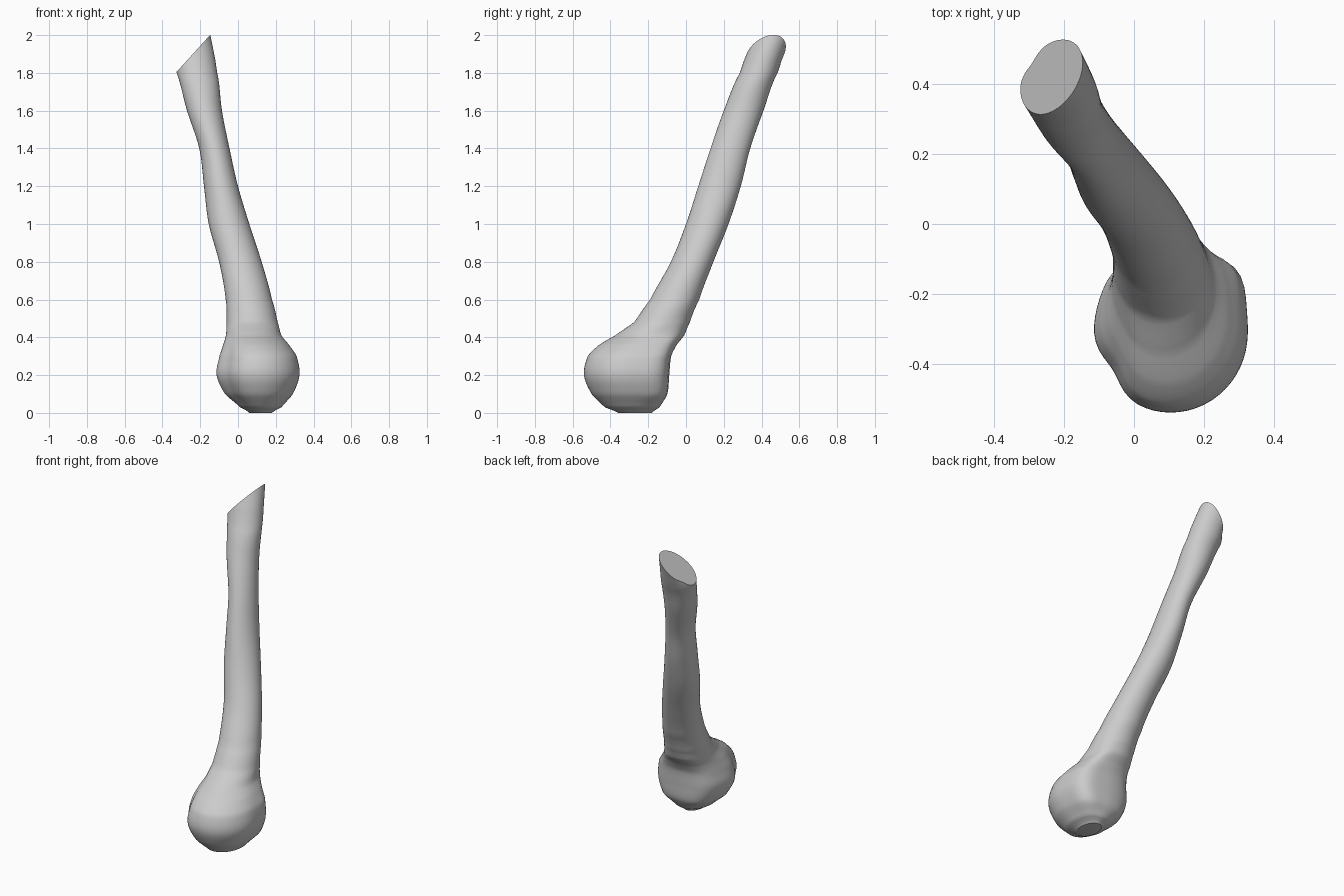
import bpy
import bmesh
import math
from mathutils import Vector

SEGMENTS = 56
STEPS = 6

default_cube = bpy.data.objects.get("Cube")
if default_cube:
    bpy.data.objects.remove(default_cube)

# Cross-sections: height, left edge, right edge, front edge, rear edge
sections = [
    (0.0, .06, .18, -.36, -.18),
    (.03, .01, .23, -.43, -.14),
    (.1, -.07, .29, -.5, -.1),
    (.2, -.115, .325, -.54, -.09),
    (.3, -.1, .31, -.52, -.08),
    (.36, -.08, .27, -.46, -.05),
    (.41, -.065, .23, -.375, -.01),
    (.48, -.06, .21, -.275, .02),
    (.6, -.065, .18, -.19, .07),
    (.8, -.1, .125, -.08, .145),
    (1.0, -.155, .06, 0.0, .225),
    (1.2, -.18, 0.0, .065, .29),
    (1.4, -.205, -.045, .13, .34),
    (1.6, -.27, -.085, .2, .41),
    (1.8, -.325, -.11, .285, .485),
    (2.2, -.42, -.18, .43, .63),
]


def spline(a, b, c, d, t):
    """Smooth step from b to c, shaped by the neighbours a and d."""
    return b + t * ((c - a) + t * ((2 * a - 5 * b + 4 * c - d)
                    + t * (3 * (b - c) + d - a))) / 2


def bump(angle, centre, width):
    """Soft lobe around one direction, in degrees."""
    gap = (math.degrees(angle) - centre + 180) % 360 - 180
    return math.exp(-(gap / width) ** 2)


def ramp(value, start, end):
    return min(1, max(0, (value - start) / (end - start)))


def add_ring(bm, section):
    z, left, right, front, rear = section
    head = ramp(z, .5, .3) * ramp(z, 0, .08)
    tip = ramp(z, 1.78, 1.92)
    ring = []
    for i in range(SEGMENTS):
        a = math.tau * i / SEGMENTS
        # Tubercles at the rear of the head, a groove at its side, a chipped tip
        scale = 1 + head * (.18 * bump(a, 45, 22) + .08 * bump(a, 130, 22)
                            - .12 * bump(a, 212, 20))
        scale -= tip * .3 * bump(a, 140, 22)
        x = (left + right) / 2 + (right - left) / 2 * math.cos(a) * scale
        y = (front + rear) / 2 + (rear - front) / 2 * math.sin(a) * scale
        ring.append(bm.verts.new((x, y, z)))
    return ring


# Bone: head and shaft lofted as one continuous skin
bm = bmesh.new()
rings = []
last = len(sections) - 1
for k in range(last):
    near = [sections[min(max(k + j, 0), last)] for j in (-1, 0, 1, 2)]
    for s in range(STEPS):
        t = s / STEPS
        section = [spline(*values, t) for values in zip(*near)]
        # Keep heights evenly stepped so that rings never cross
        section[0] = near[1][0] + (near[2][0] - near[1][0]) * t
        rings.append(add_ring(bm, section))
rings.append(add_ring(bm, sections[last]))

for low, high in zip(rings, rings[1:]):
    for i in range(SEGMENTS):
        j = (i + 1) % SEGMENTS
        bm.faces.new((low[i], low[j], high[j], high[i]))
bm.faces.new(reversed(rings[0]))

# Oblique cut across the upper end of the shaft
cut = bmesh.ops.bisect_plane(
    bm, geom=bm.verts[:] + bm.edges[:] + bm.faces[:],
    plane_co=Vector((-.33, .35, 1.8)), plane_no=Vector((-1.1, 0, 1)),
    clear_outer=True)
rim = [e for e in cut["geom_cut"] if isinstance(e, bmesh.types.BMEdge)]
bmesh.ops.edgeloop_fill(bm, edges=rim)
bmesh.ops.recalc_face_normals(bm, faces=bm.faces[:])

mesh = bpy.data.meshes.new("bone")
bm.to_mesh(mesh)
bm.free()
bone = bpy.data.objects.new("bone", mesh)
bpy.context.collection.objects.link(bone)

# Plain grey surface
grey = bpy.data.materials.new("light grey")
grey.use_nodes = True
colour = (.6, .6, .6, 1)
grey.diffuse_color = colour
grey.node_tree.nodes["Principled BSDF"].inputs["Base Color"].default_value = colour
mesh.materials.append(grey)

bpy.ops.object.select_all(action="DESELECT")
bone.select_set(True)
bpy.context.view_layer.objects.active = bone
bpy.ops.object.shade_smooth_by_angle(angle=math.radians(40))
